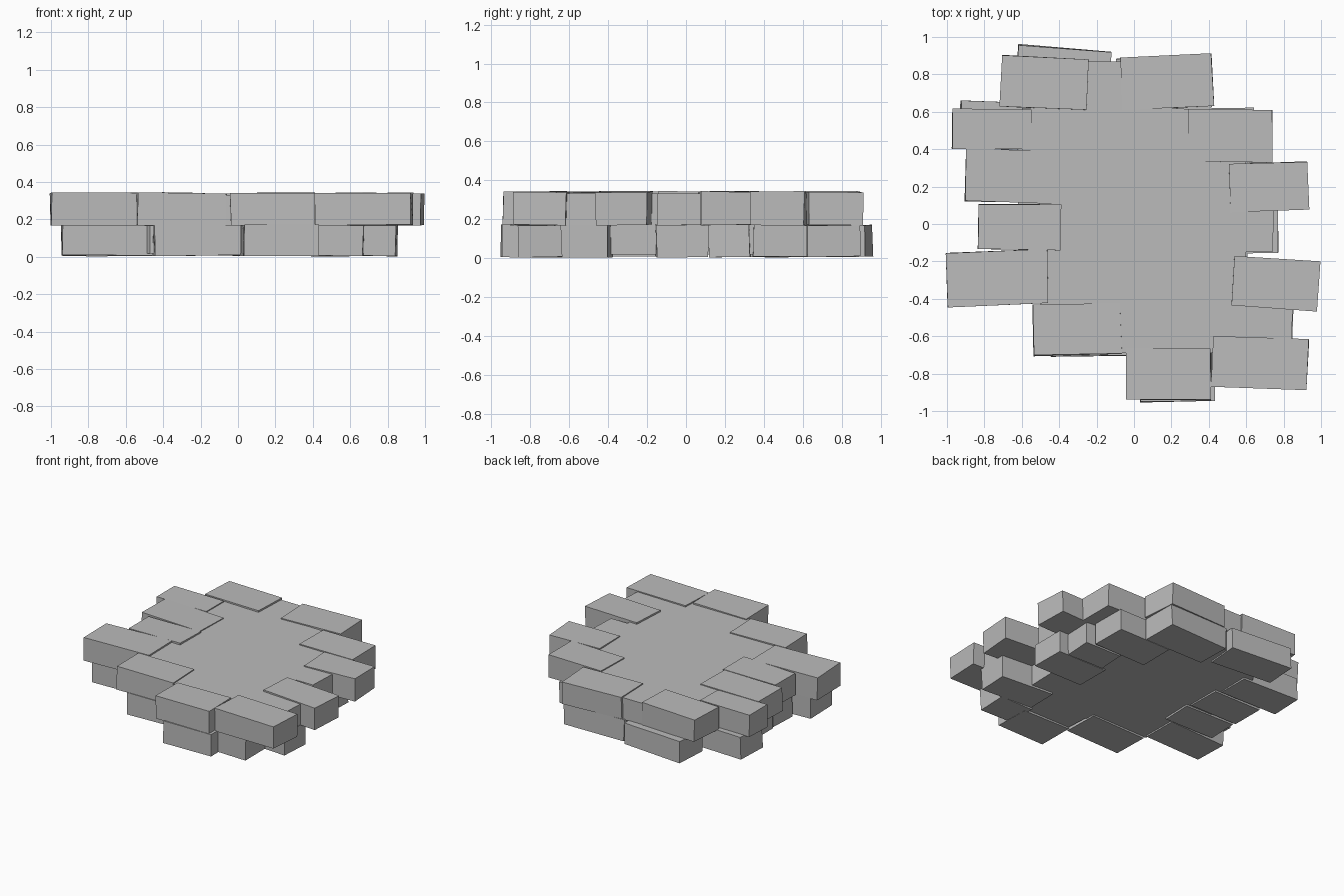
import bpy, bmesh, random
from math import radians
from mathutils import Matrix, Vector

random.seed(4)
cube = bpy.data.objects.get("Cube")
if cube:
    bpy.data.objects.remove(cube, do_unlink=True)

stone = bpy.data.materials.new("grey stone")
stone.use_nodes = True
grey = (0.5, 0.5, 0.5, 1)
stone.diffuse_color = grey
stone.node_tree.nodes["Principled BSDF"].inputs["Base Color"].default_value = grey


def finish(name, bm):
    bmesh.ops.recalc_face_normals(bm, faces=bm.faces)
    mesh = bpy.data.meshes.new(name)
    bm.to_mesh(mesh)
    bm.free()
    mesh.materials.append(stone)
    obj = bpy.data.objects.new(name, mesh)
    bpy.context.collection.objects.link(obj)


def brick(name, x0, x1, y0, y1, z0, z1, turn=0):
    """Slightly uneven hand-cut block, turned about its own centre."""
    bm = bmesh.new()
    bmesh.ops.create_cube(bm, size=1)
    for v in bm.verts:
        v.co = Vector((v.co.x * (x1 - x0), v.co.y * (y1 - y0), v.co.z * (z1 - z0)))
        v.co += Vector([random.uniform(-0.004, 0.004) for _ in range(3)])
    centre = Vector(((x0 + x1) / 2, (y0 + y1) / 2, (z0 + z1) / 2))
    bm.transform(Matrix.Translation(centre) @ Matrix.Rotation(radians(turn), 4, 'Z'))
    finish(name, bm)


def slab(name, outline, z0, z1):
    """Outline extruded upwards."""
    bm = bmesh.new()
    face = bm.faces.new([bm.verts.new((x, y, z0)) for x, y in outline])
    up = bmesh.ops.extrude_face_region(bm, geom=[face], use_keep_orig=True)
    bmesh.ops.translate(bm, vec=(0, 0, z1 - z0),
                        verts=[g for g in up["geom"] if isinstance(g, bmesh.types.BMVert)])
    finish(name, bm)


# Mortar core, one slab per course
slab("upper_core", [
    (-.5, -.5), (-.1, -.5), (-.1, -.69), (.43, -.69), (.43, -.63), (.84, -.63), (.85, -.45),
    (.6, -.42), (.6, -.15), (.74, -.15), (.75, .08), (.6, .1), (.6, .4), (.41, .61),
    (-.05, .63), (-.06, .87), (-.27, .87), (-.27, .63), (-.6, .62), (-.6, .2), (-.5, .1)],
    .165, .331)
slab("lower_core", [
    (-.47, -.44), (.02, -.5), (.03, -.7), (.5, -.7), (.6, -.4), (.62, .35), (.4, .64),
    (-.1, .86), (-.5, .7), (-.62, .5), (-.62, -.15)], .018, .17)

# Upper course: x range, y range, turn
upper = {
    "back_right": (-.71, -.25, .62, .89, -3),
    "back_left": (-.07, .42, .62, .90, 2.5),
    "right_1": (-.97, -.55, .40, .615, -.5),
    "right_2": (-.90, -.40, .115, .395, -1.5),
    "right_3": (-.83, -.39, -.135, .105, -1),
    "right_4": (-1, -.46, -.435, -.145, 2),
    "front_right": (-.54, -.07, -.70, -.43, 1),
    "front_middle": (-.04, .41, -.94, -.67, 0),
    "front_left": (.42, .93, -.88, -.61, -2),
    "left_1": (.53, .985, -.45, -.185, -4),
    "left_2": (.51, .93, .07, .325, 2),
    "left_3": (.29, .74, .335, .61, -1),
}
for name, (x0, x1, y0, y1, turn) in upper.items():
    brick("upper_brick_" + name, x0, x1, y0, y1, .17, .341, turn)

# Lower course, staggered under the upper one
lower = {
    "back_right": (-.63, -.13, .69, .94, -4.5),
    "back_left": (-.09, .41, .62, .89, 1),
    "right_1": (-.93, -.46, .40, .655, -2),
    "right_2": (-.82, -.42, .12, .38, 1),
    "right_3": (-.81, -.40, -.13, .10, -1),
    "right_4": (-.94, -.46, -.42, -.15, 2),
    "front_right": (-.45, .01, -.705, -.43, 1),
    "front_middle": (.03, .43, -.95, -.67, .5),
    "front_left": (.40, .67, -.86, -.63, -1),
    "left_1": (.42, .85, -.63, -.39, -3),
    "left_2": (.35, .77, -.155, .11, 1),
    "left_3": (.40, .70, .12, .33, -2),
    "left_4": (.20, .64, .345, .62, 0),
}
for name, (x0, x1, y0, y1, turn) in lower.items():
    brick("lower_brick_" + name, x0, x1, y0, y1, .006, .17, turn)
